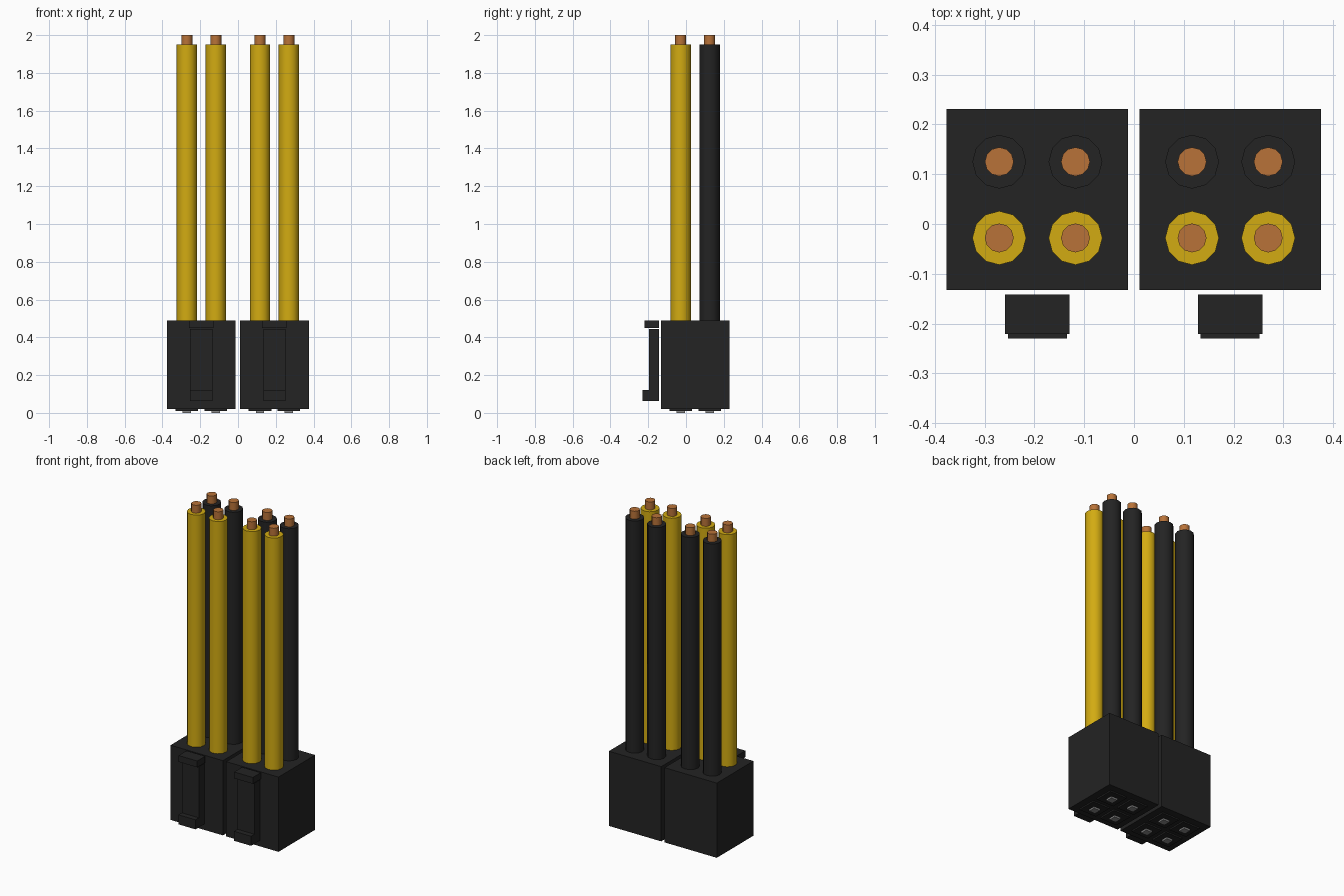
import bpy
import math

if "Cube" in bpy.data.objects:
    bpy.data.objects.remove(bpy.data.objects["Cube"], do_unlink=True)


def material(name, rgb):
    m = bpy.data.materials.new(name)
    m.use_nodes = True
    m.diffuse_color = (*rgb, 1)
    m.node_tree.nodes["Principled BSDF"].inputs["Base Color"].default_value = (*rgb, 1)
    return m


black = material("black plastic", (0.017, 0.017, 0.017))
yellow = material("yellow insulation", (0.65, 0.41, 0.006))
copper = material("copper", (0.48, 0.17, 0.04))
metal = material("grey metal", (0.25, 0.25, 0.25))


def box(name, x, y, z, mat):
    """Box spanning the given (low, high) range on each axis."""
    bpy.ops.mesh.primitive_cube_add(size=1, location=[sum(r) / 2 for r in (x, y, z)])
    o = bpy.context.object
    o.name = name
    o.scale = [r[1] - r[0] for r in (x, y, z)]
    bpy.ops.object.transform_apply(location=False, rotation=False, scale=True)
    o.data.materials.append(mat)
    return o


def rod(name, x, y, radius, z, mat, sides=12):
    bpy.ops.mesh.primitive_cylinder_add(vertices=sides, radius=radius, depth=z[1] - z[0],
                                        location=(x, y, sum(z) / 2))
    o = bpy.context.object
    o.name = name
    o.data.materials.append(mat)
    bpy.ops.object.shade_smooth_by_angle(angle=math.radians(40))
    return o


def around(c, half):
    return (c - half, c + half)


for side, cx in (("right", -0.194), ("left", 0.193)):
    # Connector housing
    box(f"{side}_housing", around(cx, 0.182), (-0.133, 0.231), (0.02, 0.49), black)

    # Latch on the front: arm, top cap and hooked foot
    box(f"{side}_latch_arm", around(cx, 0.059), (-0.197, -0.142), (0.065, 0.443), black)
    box(f"{side}_latch_cap", around(cx, 0.065), (-0.221, -0.142), (0.45, 0.49), black)
    box(f"{side}_latch_foot", around(cx, 0.059), (-0.23, -0.142), (0.062, 0.122), black)

    # Wires with bare cores above, sockets and contacts below
    for col, dx in (("outer", -0.0765), ("inner", 0.0765)):
        for row, y, jacket in (("front", -0.028, yellow), ("back", 0.125, black)):
            tag, x = f"{side}_{row}_{col}", cx + dx
            rod(f"{tag}_wire", x, y, 0.054, (0.47, 1.95), jacket)
            rod(f"{tag}_core", x, y, 0.029, (1.93, 2.0), copper)
            box(f"{tag}_socket", around(x, 0.06), around(y, 0.06), (0.011, 0.03), black)
            box(f"{tag}_contact", around(x, 0.022), around(y, 0.022), (0.0, 0.03), metal)
